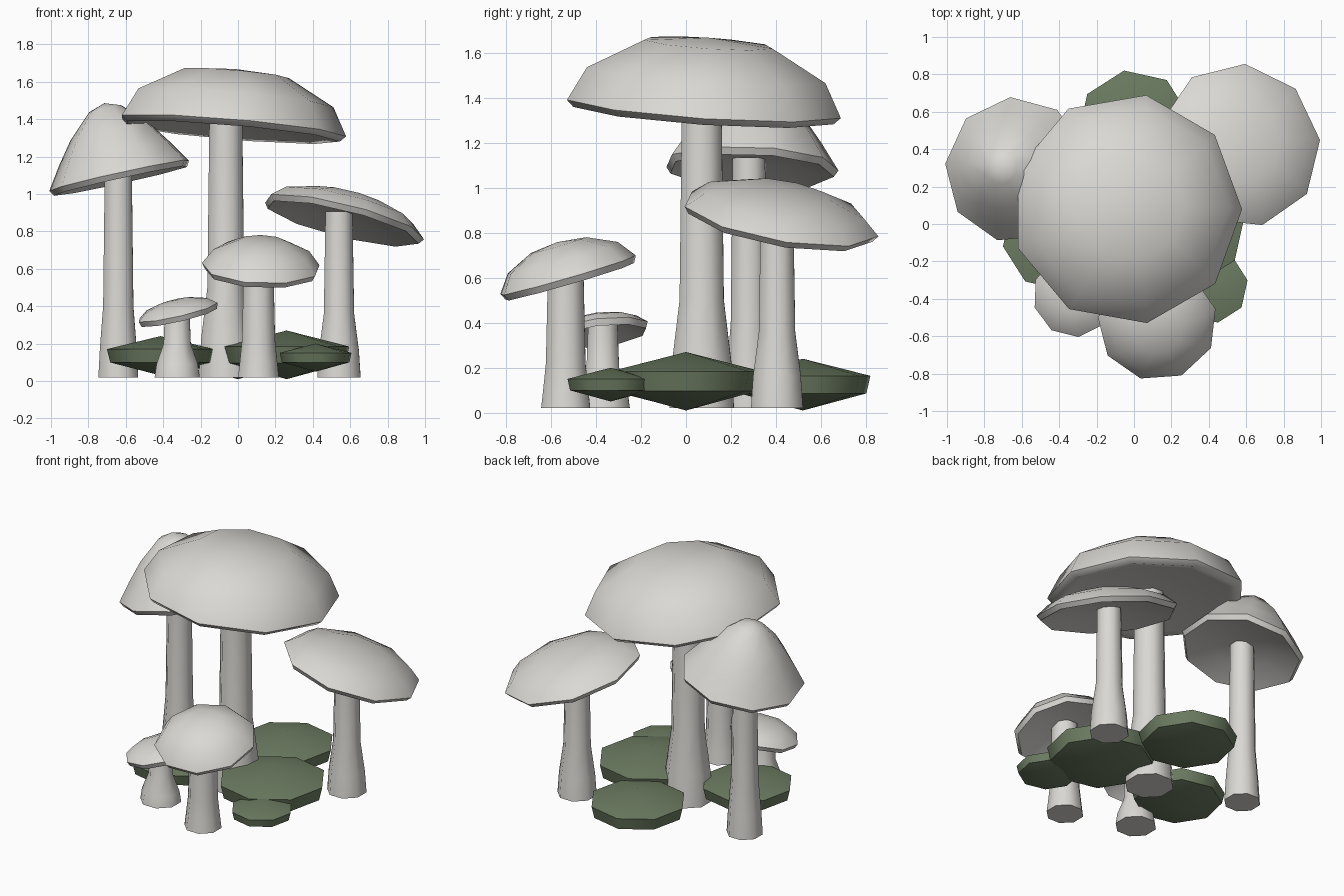
import bpy, bmesh, math
from mathutils import Vector, Matrix

cube = bpy.data.objects.get("Cube")
if cube:
    bpy.data.objects.remove(cube, do_unlink=True)


def make_material(name, color):
    mat = bpy.data.materials.new(name)
    mat.use_nodes = True
    mat.diffuse_color = (*color, 1)
    mat.node_tree.nodes["Principled BSDF"].inputs["Base Color"].default_value = (*color, 1)
    return mat


PALE = make_material("pale_grey", (0.7, 0.69, 0.66))
GREEN = make_material("moss_green", (0.15, 0.2, 0.12))


def lathe(name, profile, sides, phase, origin, slope, mat, angle):
    """Closed turned shape; profile runs from bottom centre to top centre."""
    normal = Vector((-slope[0], -slope[1], 1)).normalized()
    tilt = Vector((0, 0, 1)).rotation_difference(normal).to_matrix().to_4x4()
    place = Matrix.Translation(origin) @ tilt
    bm = bmesh.new()
    rings = []
    for r, z in profile:
        if r == 0:
            rings.append([bm.verts.new((0, 0, z))] * sides)
            continue
        turns = [math.radians(phase) + math.tau * i / sides for i in range(sides)]
        rings.append([bm.verts.new((r * math.cos(a), r * math.sin(a), z)) for a in turns])
    for low, high in zip(rings, rings[1:]):
        for i in range(sides):
            j = (i + 1) % sides
            corners = dict.fromkeys((low[i], low[j], high[j], high[i]))
            bm.faces.new(corners)
    bm.transform(place)
    bmesh.ops.recalc_face_normals(bm, faces=bm.faces)
    mesh = bpy.data.meshes.new(name)
    bm.to_mesh(mesh)
    bm.free()
    mesh.materials.append(mat)
    obj = bpy.data.objects.new(name, mesh)
    bpy.context.collection.objects.link(obj)
    bpy.ops.object.select_all(action='DESELECT')
    obj.select_set(True)
    bpy.context.view_layer.objects.active = obj
    bpy.ops.object.shade_smooth_by_angle(angle=math.radians(angle))


def mushroom(name, centre, radius, slope, phase, dome, foot, stem_r, base_r, flare):
    # Cap: hollow underside, thin lip, then the dome
    under = [(0, 0.03), (0.5, 0.015), (0.86, -0.02), (0.95, -0.03)]
    profile = [(r * radius, z) for r, z in under] + [(radius, 0)] + dome
    lathe(name + "_cap", profile, 9, phase, centre, slope, PALE, 60)
    # Stem: flared foot, slim shaft ending inside the cap
    top = centre[2] + 0.035
    shaft = [(0, 0.02), (base_r, 0.02), (base_r * 0.92, flare * 0.45),
             (stem_r * 1.12, flare), (stem_r, top), (0, top)]
    lathe(name + "_stem", shaft, 8, 22, (*foot, 0), (0, 0), PALE, 60)


mushroom("tall", (-0.04, 0.08, 1.36), 0.62, (-0.085, -0.067), 0,
         [(0.54, 0.15), (0.29, 0.285), (0, 0.31)],
         (-0.065, 0.07), 0.095, 0.155, 0.5)
mushroom("bell", (-0.63, 0.29, 1.1), 0.39, (0.22, -0.04), 15,
         [(0.31, 0.12), (0.22, 0.24), (0.09, 0.365), (0, 0.395)],
         (-0.64, 0.28), 0.078, 0.115, 0.4)
mushroom("flat", (0.565, 0.42, 0.87), 0.445, (-0.25, -0.18), 5,
         [(0.37, 0.065), (0.2, 0.12), (0, 0.135)],
         (0.54, 0.405), 0.078, 0.125, 0.36)
mushroom("front", (0.125, -0.53, 0.61), 0.32, (-0.04, 0.29), 14,
         [(0.26, 0.08), (0.13, 0.14), (0, 0.155)],
         (0.11, -0.535), 0.085, 0.118, 0.22)
mushroom("small", (-0.325, -0.385, 0.37), 0.222, (0.23, 0.12), -3,
         [(0.175, 0.035), (0.09, 0.058), (0, 0.063)],
         (-0.325, -0.37), 0.07, 0.13, 0.2)

# Mossy stones: low peak, upright rim, shallow pointed base
stones = [("middle", 0.26, 0, 0.34, 0.01, 0.27),
          ("side", 0.415, -0.335, 0.195, 0.05, 0.2),
          ("back", 0, 0.52, 0.305, 0.01, 0.24),
          ("left", -0.415, -0.07, 0.29, 0.03, 0.24)]
for name, x, y, radius, low, high in stones:
    h = high - low
    profile = [(0, 0), (radius * 0.94, h * 0.33), (radius, h * 0.67), (0, h)]
    lathe(name + "_stone", profile, 8, 10, (x, y, low), (0, 0), GREEN, 50)
